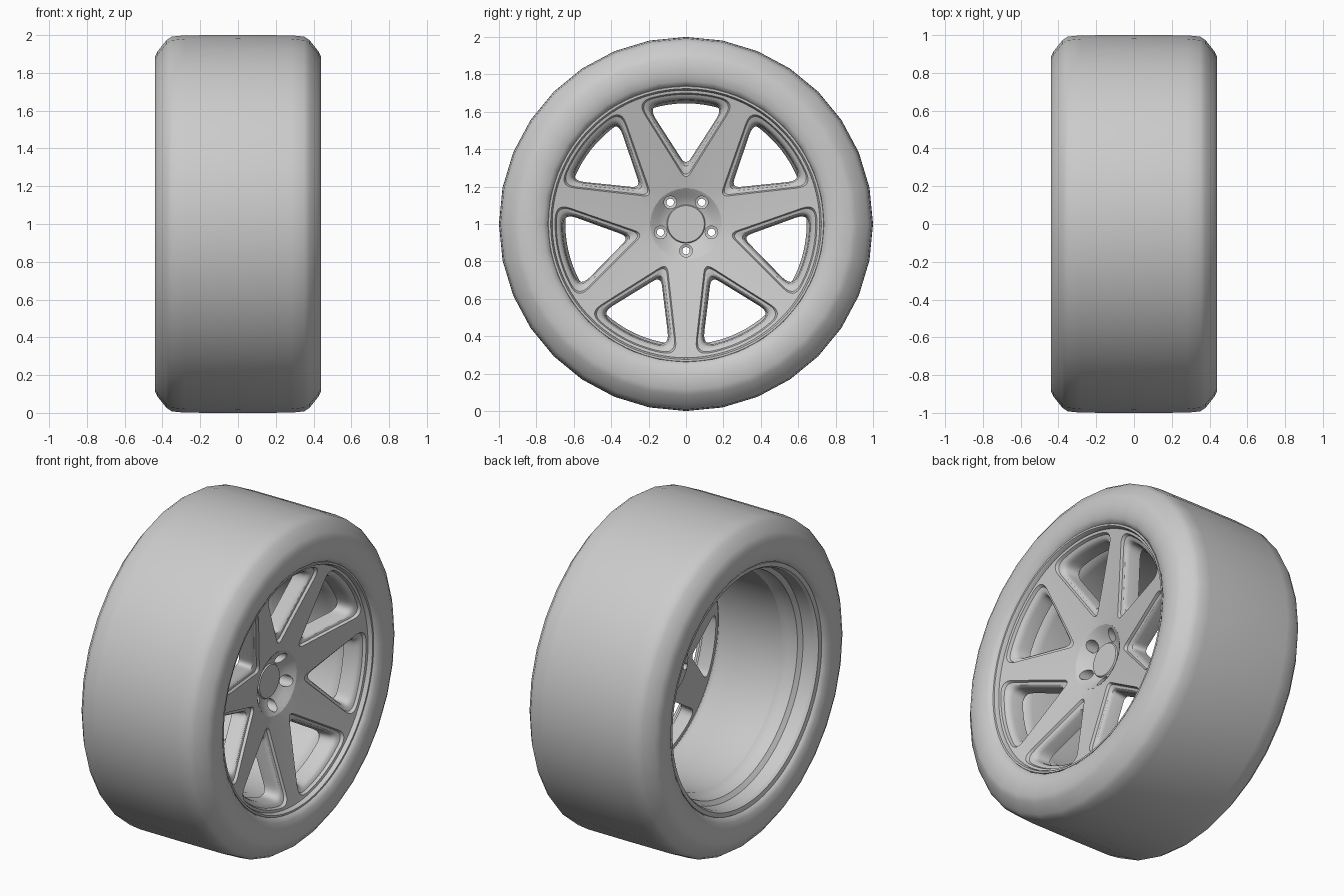
import bpy, bmesh
from math import sin, cos, pi, sqrt, atan2
from mathutils import Vector

if "Cube" in bpy.data.objects:
    bpy.data.objects.remove(bpy.data.objects["Cube"])

CZ = 1.0          # axle height
A = pi / 7        # half angle of one spoke sector
R_HUB, R_RIM, R_WIN = 0.19, 0.715, 0.70


def finish(bm, name, angle=35):
    bmesh.ops.remove_doubles(bm, verts=bm.verts, dist=1e-5)
    bmesh.ops.recalc_face_normals(bm, faces=bm.faces)
    me = bpy.data.meshes.new(name)
    bm.to_mesh(me)
    bm.free()
    ob = bpy.data.objects.new(name, me)
    bpy.context.collection.objects.link(ob)
    smooth(ob, angle)
    return ob


def smooth(ob, angle):
    bpy.ops.object.select_all(action='DESELECT')
    ob.select_set(True)
    bpy.context.view_layer.objects.active = ob
    bpy.ops.object.shade_smooth_by_angle(angle=angle * pi / 180)


def bridge(bm, rows):
    # connect closed loops with quads
    for r0, r1 in zip(rows, rows[1:]):
        n = len(r0)
        for i in range(n):
            j = (i + 1) % n
            bm.faces.new((r0[i], r0[j], r1[j], r1[i]))


def revolve(bm, profile, n, y=0.0, z=CZ):
    # profile of (x, radius) spun round an axis parallel to x
    rows = [[bm.verts.new((x, y + r * cos(2 * pi * i / n), z + r * sin(2 * pi * i / n)))
             for i in range(n)] for x, r in profile]
    bridge(bm, rows)
    for row, (x, r) in ((rows[0], profile[0]), (rows[-1], profile[-1])):
        if r < 0.06 or (x, r) in CAPS:
            bm.faces.new(row)


CAPS = {(0.215, 0.098), (0.10, 0.165)}

# Tyre: crowned tread, chamfered shoulders, rounded sidewalls
half = [(0.28, 0.999), (0.35, 0.992), (0.38, 0.972), (0.425, 0.915), (0.44, 0.885),
        (0.44, 0.81), (0.43, 0.765), (0.415, 0.743), (0.385, 0.73)]
bm = bmesh.new()
revolve(bm, [(-x, r) for x, r in reversed(half)] + [(0, 1.0)] + half, 32)
finish(bm, "tyre", 50)

# Rim barrel: stepped inside, open at the back
bm = bmesh.new()
revolve(bm, [(0.37, 0.712), (0.40, 0.718), (0.41, 0.724), (0.41, 0.735), (0.39, 0.742)], 84)
revolve(bm, [(0.37, 0.712), (0.28, 0.705), (0.24, 0.66), (0.20, 0.645), (-0.20, 0.645),
             (-0.23, 0.665), (-0.29, 0.67), (-0.31, 0.695), (-0.39, 0.70), (-0.405, 0.71),
             (-0.41, 0.735), (-0.39, 0.742)], 84)
finish(bm, "rim_barrel", 30)


def face_x(r):
    # dished front face of the spokes
    return 0.265 + (r - R_HUB) / (R_RIM - R_HUB) * 0.12


def bezier(p, c, q, t):
    return p * (1 - t) ** 2 + c * 2 * t * (1 - t) + q * t * t


def window_half(off):
    # half outline of one rounded window, from inner tip to outer middle
    e, n = Vector((cos(A), sin(A))), Vector((sin(A), -cos(A)))
    c, k, R = 0.125 + off, 0.115, R_WIN - off
    s = c * cos(A) / (sin(A) + k * cos(A))
    tip = e * s + n * (c - k * s)
    d = c - k * 0.68
    corner = e * sqrt(R * R - d * d) + n * d
    u = (corner - tip).normalized()
    b, b2 = tip + u * 0.05, Vector((tip.x + u.x * 0.05, -u.y * 0.05))
    dd = corner - u * 0.075
    ang = atan2(corner.y, corner.x)
    ae = ang - 0.10
    ee = Vector((cos(ae), sin(ae))) * R
    pts = [bezier(b2, tip, b, 0.5 + i / 8) for i in range(5)]
    pts += [b.lerp(dd, i / 8) for i in range(1, 9)]
    pts += [bezier(dd, corner, ee, i / 6) for i in range(1, 7)]
    pts += [Vector((cos(ae * (1 - i / 8)), sin(ae * (1 - i / 8)))) * R for i in range(1, 9)]
    return pts


def sector_half():
    # matching half outline of the sector around a window
    def polar(r, a):
        return Vector((r * cos(a), r * sin(a)))
    pts = [polar(R_HUB, A * i / 4) for i in range(5)]
    pts += [polar(R_HUB + (R_RIM - R_HUB) * i / 8, A) for i in range(1, 9)]
    pts += [polar(R_RIM, A * (1 - i / 14)) for i in range(1, 15)]
    return pts


def mirrored(pts):
    return pts + [Vector((p.x, -p.y)) for p in reversed(pts[1:-1])]


# Seven spokes: stepped edges down into each window
edge = [(0, 0), (0.007, 0.016), (0.022, 0.02), (0.03, 0.028), (0.036, 0.045), (0.042, 0.115)]
loops = [(mirrored(sector_half()), 0)]
loops += [(mirrored(window_half(o)), d) for o, d in edge]
loops += [(mirrored(sector_half()), 0.12)]
bm = bmesh.new()
for k in range(7):
    a = pi / 2 + 2 * A * k
    rows = []
    for pts, depth in loops:
        rows.append([bm.verts.new((face_x(p.length) - depth,
                                   p.x * cos(a) - p.y * sin(a),
                                   CZ + p.x * sin(a) + p.y * cos(a))) for p in pts])
    bridge(bm, rows)
finish(bm, "spokes", 30)

# Hub with centre cap and sloped lug ring
bm = bmesh.new()
revolve(bm, [(0.215, 0.098), (0.208, 0.103), (0.212, 0.115), (0.23, 0.145),
             (0.252, 0.172), (0.266, 0.192), (0.14, 0.192), (0.10, 0.165)], 56)
hub = finish(bm, "hub", 30)

# Five stepped lug holes cut through the hub
bm = bmesh.new()
for k in range(5):
    a = -pi / 2 + 2 * pi * k / 5
    revolve(bm, [(0.4, 0.034), (0.17, 0.034), (0.165, 0.02), (0.0, 0.02)], 18,
            0.143 * cos(a), CZ + 0.143 * sin(a))
cutter = finish(bm, "lug_cutter")
cutter.hide_render = True
mod = hub.modifiers.new("lug_holes", 'BOOLEAN')
mod.object, mod.operation, mod.solver = cutter, 'DIFFERENCE', 'EXACT'
bpy.context.view_layer.update()
done = bpy.data.meshes.new_from_object(hub.evaluated_get(bpy.context.evaluated_depsgraph_get()))
hub.modifiers.clear()
hub.data = done
bpy.data.objects.remove(cutter)
smooth(hub, 30)
